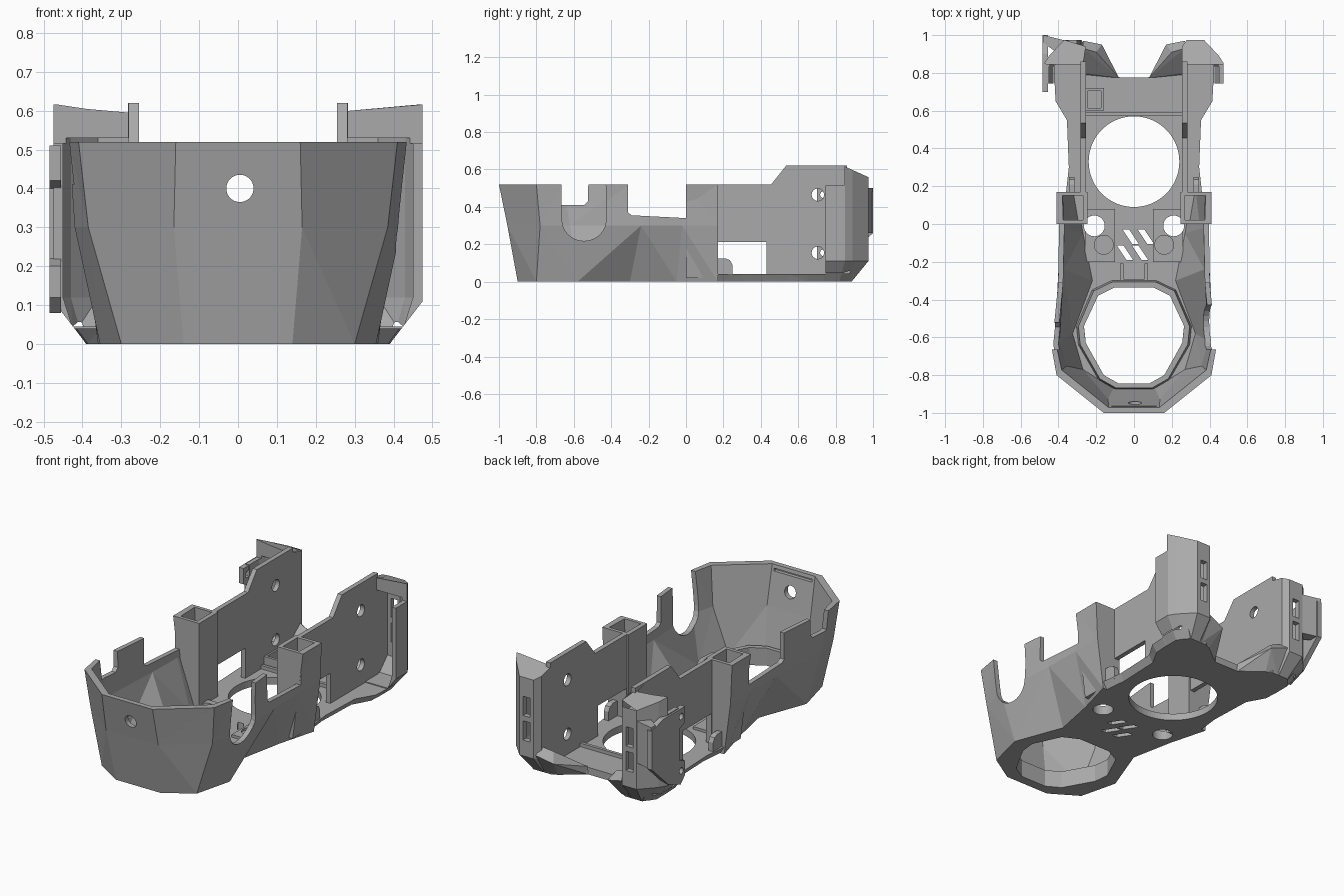
import bpy, bmesh, math

cube = bpy.data.objects.get("Cube")
if cube:
    bpy.data.objects.remove(cube)

grey = bpy.data.materials.new("plain grey")
grey.use_nodes = True
TINT = (0.4, 0.4, 0.4, 1)
grey.diffuse_color = TINT
grey.node_tree.nodes["Principled BSDF"].inputs["Base Color"].default_value = TINT


def finish(name, bm):
    bmesh.ops.triangulate(bm, faces=[f for f in bm.faces if len(f.verts) == 4])
    bmesh.ops.recalc_face_normals(bm, faces=bm.faces)
    mesh = bpy.data.meshes.new(name)
    bm.to_mesh(mesh)
    bm.free()
    mesh.materials.append(grey)
    ob = bpy.data.objects.new(name, mesh)
    bpy.context.collection.objects.link(ob)
    return ob


def loft(name, rings):
    """Closed solid through rings of equal length."""
    bm = bmesh.new()
    loops = [[bm.verts.new(p) for p in r] for r in rings]
    for a, b in zip(loops, loops[1:]):
        for i in range(len(a)):
            j = (i + 1) % len(a)
            bm.faces.new((a[i], a[j], b[j], b[i]))
    bm.faces.new(loops[0][::-1])
    bm.faces.new(loops[-1])
    return finish(name, bm)


def both(half, z):
    """Mirror a half outline into a full ring at height z."""
    return [(x, y, z) for x, y in half] + [(-x, y, z) for x, y in reversed(half)]


def box(name, x0, x1, y0, y1, z0, z1):
    sq = [(x0, y0), (x1, y0), (x1, y1), (x0, y1)]
    return loft(name, [[(x, y, z) for x, y in sq] for z in (z0, z1)])


def prism_x(name, x0, x1, yz):
    return loft(name, [[(x, y, z) for y, z in yz] for x in (x0, x1)])


def rod(name, axis, centre, r, lo, hi, n=48):
    """Round cutter along x, y or z; centre gives the other two coordinates."""
    rings = []
    for d in (lo, hi):
        ring = []
        for i in range(n):
            a = 2 * math.pi * i / n
            p = [centre[0] + r * math.cos(a), centre[1] + r * math.sin(a)]
            p.insert(axis, d)
            ring.append(p)
        rings.append(ring)
    return loft(name, rings)


def cut(ob, cutters):
    for c in cutters:
        c.hide_render = True
        m = ob.modifiers.new("cut", "BOOLEAN")
        m.operation, m.solver, m.object = "DIFFERENCE", "EXACT", c
    dg = bpy.context.evaluated_depsgraph_get()
    mesh = bpy.data.meshes.new_from_object(ob.evaluated_get(dg))
    ob.modifiers.clear()
    ob.data = mesh
    for c in cutters:
        bpy.data.objects.remove(c)


def floor_holes():
    slots = []
    for x, y in ((-0.06, -0.03), (0.02, -0.03), (-0.09, -0.115), (-0.01, -0.115)):
        sk = [(x, y), (x + .035, y), (x + .085, y - .075), (x + .05, y - .075)]
        slots.append(loft("slot", [[(a, b, z) for a, b in sk] for z in (-.1, .1)]))
    return slots + [rod("screw", 2, (s * .21, -.01), .055, -.1, .2) for s in (1, -1)]


def big_round():
    return rod("round", 2, (0, .33), .24, -.1, .1, 72)


# Faceted front bowl with its floor
low = [(.14, -.9), (.3, -.8), (.355, -.58), (.25, -.3), (.3, -.05), (.36, .17)]
mid = [(.165, -.955), (.385, -.78), (.42, -.62), (.4, -.24), (.395, -.02), (.4, .17)]
top = [(.16, -1), (.41, -.8), (.435, -.66), (.4, -.3), (.4, 0), (.41, .17)]
bowl = loft("front_bowl", [both(low, 0), both(mid, .3), both(top, .52)])


def inset(half, d):
    return [(x - d, y + d) for x, y in half[:2]] + [(x - d, y) for x, y in half[2:5]] + [(half[5][0] - d, .3)]


hollow = loft("hollow", [both(inset(low, .03), .04), both(inset(mid, .028), .3), both(inset(top, .025), .54)])
opening = [(.08, -.845), (.16, -.8), (.255, -.63), (.265, -.54), (.19, -.38), (.1, -.335)]


def basin_hole():
    return loft("basin_hole", [both(opening, -.1), both(opening, .3)])


notch = [(-.31, .6), (-.31, .37), (-.29, .355), (0, .34), (.005, .6)]
u_cut = [(-.665, .6), (-.665, .41)] + [
    (-.545 + .118 * math.cos(a), .33 + .112 * math.sin(a))
    for a in [math.pi * (1 + i / 12) for i in range(13)]] + [(-.43, .6)]
step = [(-.665, .6), (-.665, .41), (-.545, .41), (-.525, .43), (-.52, .6)]
cut(bowl, [hollow, basin_hole(), big_round(),
           prism_x("notch", .3, .6, notch), prism_x("notch", -.6, -.3, notch),
           prism_x("u_cut", .28, .6, u_cut), prism_x("step", -.6, -.28, step),
           rod("eyelet", 1, (.005, .4), .035, -1.2, -.8),
           box("ledge", -.12, .12, -.985, -.9, .485, .5)] + floor_holes())

# Collar round the bowl opening
rim = [(.1, -.88), (.19, -.83), (.3, -.64), (.31, -.54), (.225, -.345), (.12, -.295)]
collar = loft("bowl_collar", [both(rim, .005), both([(x * .95, (y + .585) * .96 - .585) for x, y in rim], .1)])
cut(collar, [basin_hole()])

# Small clip behind the collar
clip = box("collar_clip", -.075, .075, -.3, -.21, .03, .11)
cut(clip, [box("gap", -.055, .055, -.29, -.19, .045, .2)])

# Rear floor with bevelled edge
plan = [(.36, .165), (.345, .3), (.355, .55), (.415, .65), (.42, .74), (.37, .9), (.25, .9), (.08, .775)]
base = [(x * .93, min(y, .885)) for x, y in plan]
rear = loft("rear_floor", [both(base, 0), both(plan, .04)])
cut(rear, [big_round()])
box("floor_rib", -.26, .26, .572, .59, .03, .06)
bracket = box("floor_bracket", -.26, -.16, .6, .72, .03, .1)
cut(bracket, [box("gap", -.245, -.175, .615, .705, .05, .2)])

for s, side in ((1, "left"), (-1, "right")):
    # Raised screw pad
    pad = box(side + "_screw_pad", min(s * .1, s * .26), max(s * .1, s * .26), -.2, .08, .03, .055)
    cut(pad, [rod("screw", 2, (s * .21, -.01), .055, -.1, .2), rod("seat", 2, (s * .16, -.11), .05, .042, .2)])

    # Open square column at the shoulder
    def quad(x0, x1, y0, y1, z):
        return [(s * x0, y0, z), (s * x1, y0, z), (s * x1, y1, z), (s * x0, y1, z)]
    column = loft(side + "_column", [quad(.245, .345, 0, .17, .02), quad(.245, .41, 0, .17, .52)])
    cut(column, [loft("well", [quad(.27, .325, .02, .15, .08), quad(.27, .39, .02, .15, .53)])])

    # Thin side wall with window and screw holes
    prof = [(.16, .03), (.86, .03), (.86, .62), (.535, .62), (.455, .52), (.16, .52)]
    wall = prism_x(side + "_side_wall", s * .255, s * .282, prof)
    cut(wall, [box("window", -.5, .5, .172, .43, .04, .212)] +
        [rod("bolt", 0, (.705, z), .033, -.6, .6) for z in (.155, .465)])

    # Rounded tab at the window corner
    prism_x(side + "_tab", s * .315, s * .345,
            [(.165, .03), (.248, .03), (.248, .09), (.235, .115), (.21, .125), (.165, .125)])

    # Hollow rear corner post
    def ring(pts):
        return [(s * x, y, z) for x, y, z in pts]
    outline = [(.255, .745), (.255, .94), (.28, .975), (.37, .975), (.45, .89), (.475, .85), (.475, .745)]
    foot = [(.255, .745), (.255, .86), (.28, .885), (.34, .885), (.37, .85), (.39, .82), (.39, .745)]
    slope = [(x, y, .62 - max(0, y - .84) * .45) for x, y in outline]
    post = loft(side + "_rear_post", [ring([(x, y, 0) for x, y in foot]),
                                      ring([(x, y, .11) for x, y in outline]), ring(slope)])
    bay = [(.282, .7), (.282, .945), (.36, .945), (.43, .87), (.45, .83), (.45, .7)]
    shelf = [(x * .88 + .03, min(y, .88), .045) for x, y in bay]
    cut(post, [loft("bay", [ring(shelf), ring([(x, y, .12) for x, y in bay]), ring([(x, y, .53) for x, y in bay])]),
               box("clear", min(s * .283, s * .6), max(s * .283, s * .6), .6, .845, .515, .7)] +
        [box("vent", s * .325 - .022, s * .325 + .022, .9, 1.1, z, z + .11) for z in (.2, .34)] +
        [rod("bolt", 0, (.705, .465), .033, -.4, .4)])

    # Faceted ear at the rear of the floor
    bm = bmesh.new()
    for x, y, z in [(.08, .775, 0), (.27, .775, 0), (.27, .885, 0), (.2, .87, 0), (.08, .775, .045),
                    (.27, .8, .06), (.27, .97, .13), (.17, .95, .1), (.27, .93, .17), (.2, .91, .15)]:
        bm.verts.new((s * x, y, z))
    bmesh.ops.convex_hull(bm, input=bm.verts)
    finish(side + "_floor_ear", bm)

# Outer bracket panel on one rear corner
panel = prism_x("bracket_panel", -.485, -.455,
                [(.7, .12), (.74, .08), (.85, .12), (1, .26), (1, .48), (.9, .51), (.7, .51),
                 (.7, .42), (.75, .4), (.75, .22), (.7, .2)])
cut(panel, [rod("bolt", 0, (.735, z), .018, -.6, -.4) for z in (.155, .465)])
loft("bracket_web", [[(-.48, 1, z), (-.48, .96, z), (-.4, .9, z), (-.36, .97, z)] for z in (.26, .5)])
